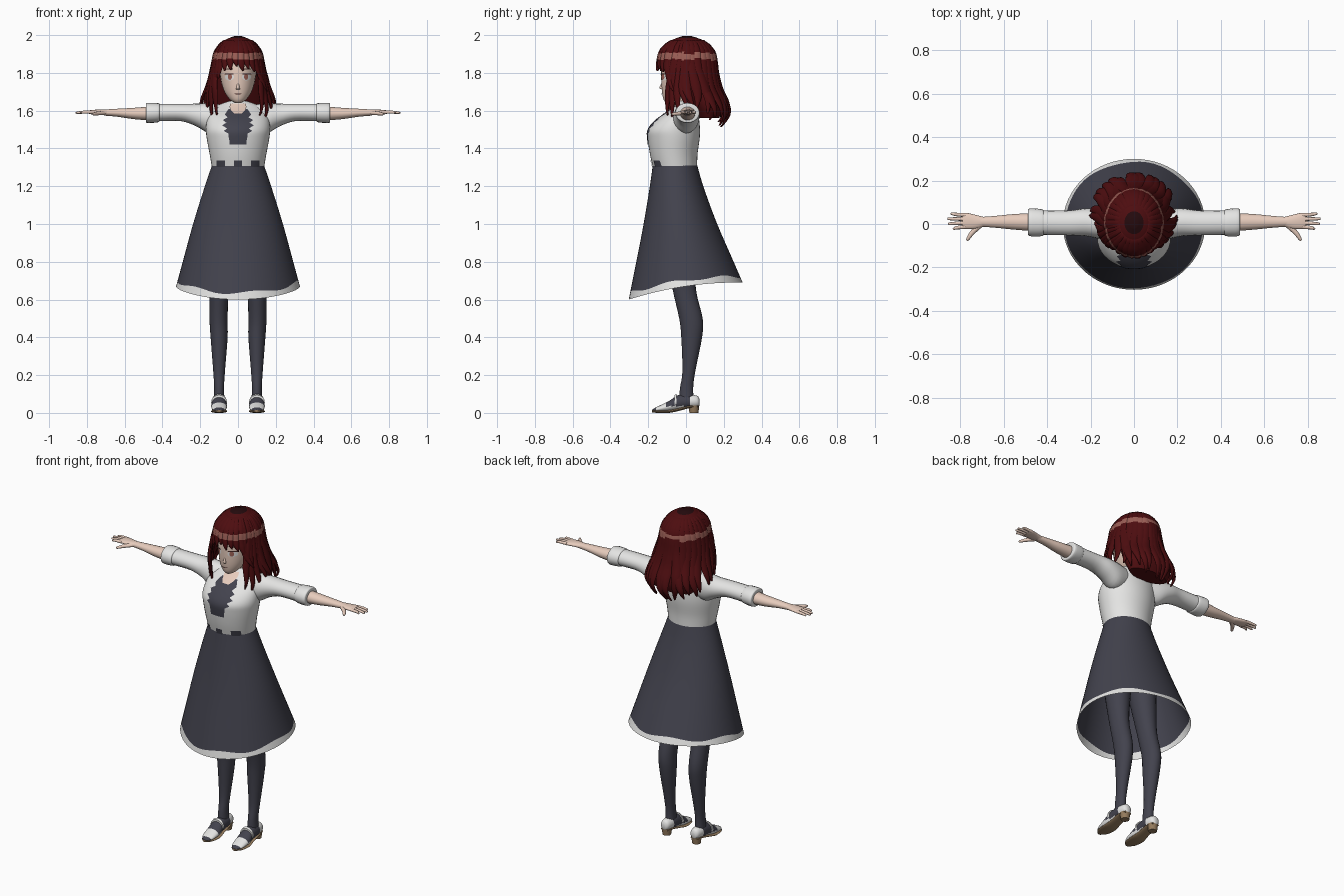
import bpy, bmesh, math, random
from mathutils import Vector

random.seed(4)
if "Cube" in bpy.data.objects:
    bpy.data.objects.remove(bpy.data.objects["Cube"])
X, Y, Z = Vector((1, 0, 0)), Vector((0, 1, 0)), Vector((0, 0, 1))


def material(name, *rgb):
    m = bpy.data.materials.new(name)
    m.use_nodes = True
    m.diffuse_color = (*rgb, 1)
    m.node_tree.nodes["Principled BSDF"].inputs["Base Color"].default_value = (*rgb, 1)
    return m


WHITE = material("white cloth", .78, .78, .77)
NAVY = material("dark slate cloth", .055, .055, .075)
SKIN = material("skin", .82, .62, .52)
HAIR = material("dark red hair", .075, .004, .005)
SHINE = material("hair shine", .32, .11, .09)
CROWN = material("hair crown", .018, .003, .004)
SOLE = material("tan sole", .3, .2, .11)
LASH = material("lash brown", .06, .02, .018)
IRIS = material("red brown iris", .36, .13, .1)


def dense(rows, k=4):
    """Smooth a list of number tuples with a Catmull-Rom spline."""
    out = []
    for i in range(len(rows) - 1):
        a, b = rows[max(i - 1, 0)], rows[i]
        c, d = rows[i + 1], rows[min(i + 2, len(rows) - 1)]
        for j in range(k):
            t = j / k
            out.append(tuple(q + .5 * t * (r - p + t * (2*p - 5*q + 4*r - s + t * (3*(q - r) + s - p)))
                             for p, q, r, s in zip(a, b, c, d)))
    return out + [tuple(rows[-1])]


def sample(table, key):
    """Linear lookup in a table whose first column rises."""
    for a, b in zip(table, table[1:]):
        if key <= b[0]:
            t = max(0, (key - a[0]) / (b[0] - a[0]))
            return [p + (q - p) * t for p, q in zip(a, b)]
    return list(table[-1])


def skin_rings(name, rings, mats, rule=None, closed=True, caps=True, angle=60):
    """Bridge rows of points into one mesh object."""
    bm = bmesh.new()
    rows = [[bm.verts.new(p) for p in ring] for ring in rings]
    n = len(rows[0])
    for a, b in zip(rows, rows[1:]):
        for i in range(n if closed else n - 1):
            j = (i + 1) % n
            bm.faces.new((a[i], a[j], b[j], b[i]))
    if closed and caps:
        bm.faces.new(rows[0][::-1])
        bm.faces.new(rows[-1])
    if closed:
        bmesh.ops.recalc_face_normals(bm, faces=bm.faces)
    if rule:
        for f in bm.faces:
            f.material_index = rule(f.calc_center_median())
    mesh = bpy.data.meshes.new(name)
    bm.to_mesh(mesh)
    bm.free()
    for m in mats:
        mesh.materials.append(m)
    ob = bpy.data.objects.new(name, mesh)
    bpy.context.collection.objects.link(ob)
    bpy.ops.object.select_all(action='DESELECT')
    ob.select_set(True)
    bpy.context.view_layer.objects.active = ob
    bpy.ops.object.shade_smooth_by_angle(angle=math.radians(angle))
    return ob


def loft(name, rows, mats, u=X, v=Y, n=24, k=4, **kw):
    """Rows are x, y, z, radius along u, radius along v."""
    turn = [math.tau * i / n for i in range(n)]
    rings = [[Vector(r[:3]) + u * r[3] * math.cos(a) + v * r[4] * math.sin(a) for a in turn]
             for r in dense(rows, k)]
    return skin_rings(name, rings, mats, **kw)


def plate(name, rows, body, mat, lift=.004, cols=8):
    """Thin painted patch over the front of a lofted body; rows are z, x0, x1."""
    table = sorted((r[2], r[1], r[3], r[4]) for r in dense(body))
    pts = []
    for z, x0, x1 in rows:
        _, cy, rx, ry = sample(table, z)
        xs = [x0 + (x1 - x0) * i / cols for i in range(cols + 1)]
        pts.append([(x, cy - ry * math.sqrt(max(0, 1 - (x / rx) ** 2)) - lift, z) for x in xs])
    return skin_rings(name, pts, [mat], closed=False)


def oval(cx, cz, w, h):
    steps = [math.pi * (i + .3) / 8.6 for i in range(9)]
    return [(cz - h * math.cos(a), cx - w * math.sin(a), cx + w * math.sin(a)) for a in steps]


# Blouse with dark front panel, open neckline and waist patches
torso = [(0, -.058, 1.30, .138, .117), (0, -.065, 1.37, .15, .126), (0, -.065, 1.45, .165, .137),
         (0, -.063, 1.50, .17, .137), (0, -.045, 1.55, .165, .115), (0, -.02, 1.59, .15, .085),
         (0, 0, 1.625, .115, .055), (0, .005, 1.65, .05, .04)]
loft("blouse", torso, [WHITE], n=40)
jag = [.045, .045, .047, .05, .05, .075, .058, .085, .062, .08, .055, .07, .06, .05]
plate("front_panel", [(1.42 + .0145 * i, -w, w) for i, w in enumerate(jag)], torso, NAVY)
plate("neckline", [(1.585, -.02, .02), (1.6, -.036, .036), (1.62, -.045, .045), (1.638, -.04, .04)],
      torso, SKIN, lift=.008)
for i, (x0, x1) in enumerate([(-.115, -.07), (-.02, .02), (.07, .115)]):
    plate(f"waist_patch_{i}", [(1.302, x0, x1), (1.318, x0, x1), (1.335, x0, x1)], torso, NAVY)

# Skirt: flared shell with a tilted, scalloped white hem
cut = sorted(dense([(0, .138, -.176, .06), (.17, .175, -.193, .09), (.48, .237, -.23, .16),
                    (.8, .293, -.275, .246), (1, .328, -.303, .30)]))
rings = []
for t in [i / 12 * .93 for i in range(13)] + [.95, 1]:
    ring = []
    for i in range(64):
        a = math.tau * i / 64
        s = math.sin(a)
        tt = t + .012 * math.sin(6 * a) if t == .95 else t
        _, rx, yf, yb = sample(cut, tt)
        hem = .67 + .045 * s - .025 * s * s
        ring.append((rx * math.cos(a), (yf + yb) / 2 + (yb - yf) / 2 * s, 1.31 + (hem - 1.31) * tt))
    rings.append(ring)
skirt = skin_rings("skirt", rings, [NAVY, WHITE], caps=False)
for f in skirt.data.polygons[13 * 64:]:
    f.material_index = 1

# Neck, head and face
loft("neck", [(0, .01, 1.6, .045, .042), (0, 0, 1.65, .037, .037), (0, -.005, 1.72, .04, .04)], [SKIN])
head = [(0, -.085, 1.64, .014, .018), (0, -.072, 1.658, .042, .046), (0, -.045, 1.70, .072, .082),
        (0, -.02, 1.76, .09, .111), (0, 0, 1.83, .098, .13), (0, .005, 1.9, .09, .122), (0, .005, 1.96, .05, .07)]
loft("head", head, [SKIN], n=32)
loft("nose", [(0, -.12, 1.712, .012, .008), (0, -.128, 1.722, .009, .013), (0, -.12, 1.755, .004, .006)], [SKIN], n=10)
plate("mouth", [(1.686, -.012, .012), (1.69, -.018, .018)], head, LASH)
for side, s in (("left", 1), ("right", -1)):
    plate(side + "_eye", oval(s * .045, 1.778, .024, .018), head, WHITE, .003)
    plate(side + "_iris", oval(s * .043, 1.779, .011, .016), head, IRIS, .005)
    plate(side + "_lash", [(1.791, s * .022, s * .072), (1.798, s * .026, s * .066)], head, LASH, .006)
    plate(side + "_brow", [(1.819, s * .025, s * .068), (1.823, s * .028, s * .064)], head, LASH, .003)

# Arms, sleeves and hands
for side, s in (("left", 1), ("right", -1)):
    def limb(name, rows, mat, u=Y, n=20):
        loft(f"{side}_{name}", [(s * r[0], *r[1:]) for r in rows], [mat], u=u, v=Z, n=n)
    limb("sleeve", [(.08, 0, 1.565, .05, .065), (.15, 0, 1.56, .068, .08), (.22, .008, 1.577, .064, .06),
                    (.3, .005, 1.59, .057, .046), (.42, .006, 1.59, .056, .046), (.44, .006, 1.59, .055, .045)], WHITE)
    limb("cuff", [(.415, .006, 1.59, .054, .045), (.425, .006, 1.589, .062, .051),
                  (.48, .008, 1.588, .064, .053), (.488, .008, 1.588, .052, .044)], WHITE)
    limb("forearm", [(.45, .008, 1.585, .042, .038), (.55, .01, 1.585, .036, .03),
                     (.64, .01, 1.589, .027, .021), (.71, .01, 1.59, .022, .016)], SKIN)
    limb("palm", [(.69, .01, 1.59, .022, .016), (.73, .01, 1.592, .032, .014),
                  (.77, .014, 1.592, .037, .012), (.79, .014, 1.592, .033, .009)], SKIN)
    for i, tip in enumerate((.835, .856, .86, .845)):
        y, y2 = -.013 + .018 * i, -.022 + .023 * i
        limb(f"finger_{i}", [(.775, y, 1.592, .0095, .009), (.82, (y + y2) / 2, 1.592, .008, .008),
                             (tip - .006, y2, 1.589, .006, .006), (tip, y2, 1.589, .002, .002)], SKIN, n=10)
    limb("thumb", [(.71, -.005, 1.588, .014, .011), (.745, -.04, 1.585, .011, .01),
                   (.765, -.068, 1.582, .008, .007), (.77, -.077, 1.582, .003, .003)], SKIN,
         u=Vector((s * .75, .66, 0)), n=10)

    # Legs, stockinged feet and strapped shoes
    c = s * .1
    loft(side + "_leg", [(s * .08, -.05, 1.2, .075, .085), (s * .09, -.035, .9, .075, .08),
                         (c, -.01, .66, .052, .062), (s * .103, .026, .5, .048, .062), (c, .03, .4, .045, .055),
                         (c, .015, .22, .031, .034), (c, .003, .13, .026, .035), (c, .003, .05, .03, .04)], [NAVY])
    loft(side + "_foot", [(c, .072, .055, .012, .015), (c, .06, .06, .027, .03), (c, .02, .06, .035, .036),
                          (c, -.04, .055, .036, .04), (c, -.09, .035, .042, .028),
                          (c, -.15, .02, .034, .014), (c, -.178, .014, .012, .005)], [NAVY, WHITE],
         u=X, v=Z, rule=lambda p: int(-.158 < p.y < -.1 or p.y > .02 or (p.z < .035 and p.y > -.158)))
    loft(side + "_strap", [(c, -.05, .062, .04, .038), (c, -.062, .056, .042, .038)], [WHITE], u=X, v=Z)
    loft(side + "_sole", [(c, .066, .036, .024, .006), (c, .02, .033, .034, .008), (c, -.04, .018, .036, .008),
                          (c, -.09, .008, .043, .008), (c, -.15, .008, .036, .008), (c, -.18, .009, .012, .006)],
         [SOLE], u=X, v=Z)
    loft(side + "_heel", [(c, .042, 0, .024, .024), (c, .042, .04, .03, .028)], [SOLE], k=1)

# Hair: cap and inner mass, covered by tapering locks
shape = sorted(dense([(1.50, .155, -.12, .175), (1.58, .19, -.13, .22), (1.65, .185, -.14, .215),
                      (1.72, .165, -.15, .185), (1.80, .143, -.153, .163), (1.86, .128, -.148, .155),
                      (1.92, .114, -.132, .142), (1.97, .075, -.082, .095), (1.995, .02, -.02, .03)]))


def hair_colour(p):
    return 2 if p.z > 1.985 else int(1.872 < p.z < 1.905)


HAIRS = [HAIR, SHINE, CROWN]
cap_rows = [r for r in shape if r[0] > 1.855]
loft("hair_cap", [(0, (f + b) / 2, z, .98 * rx, .49 * (b - f)) for z, rx, f, b in cap_rows], HAIRS,
     n=40, k=2, rule=hair_colour)
loft("hair_inner_mass", [(0, .03, 1.9, .105, .11), (0, .05, 1.8, .122, .1), (0, .085, 1.7, .145, .09),
                         (0, .115, 1.62, .15, .08), (0, .12, 1.56, .125, .055)], [HAIR])


def lock(name, start, end, low, width, curl=0, top=1.975):
    """A flat lock running down the hair silhouette from one bearing to another."""
    rows = []
    for i in range(25):
        t = i / 24
        z = top + (low - top) * t
        a = math.radians(start + (end - start) * t * t + curl * 5 * math.sin(7 * t) * t)
        _, rx, f, b = sample(shape, z)
        g = 1 + curl * .06 * t * t * math.sin(9 * t)
        w = width * min(.45 + 2.5 * t, 1) * min(1, (1.02 - t) * 3) ** .7
        rows.append((g * rx * math.sin(a), (f + b) / 2 - g * (b - f) / 2 * math.cos(a), z, w, .004 + .3 * w))
    m = math.radians((start + end) / 2)
    loft(name, rows, HAIRS, u=Vector((math.cos(m), math.sin(m), 0)),
         v=Vector((math.sin(m), -math.cos(m), 0)), n=8, k=1, rule=hair_colour)


for i, low in enumerate((1.77, 1.81, 1.815, 1.835, 1.81, 1.82, 1.805, 1.77)):
    a = -45 + i * 90 / 7
    lock(f"fringe_{i}", a, a * 1.05 + 3, low, .022, .3)
for side, s in (("left", 1), ("right", -1)):
    for i, (a, b, low) in enumerate([(52, 58, 1.70), (62, 34, 1.575), (66, 46, 1.555), (74, 60, 1.57), (82, 76, 1.6)]):
        lock(f"{side}_front_lock_{i}", s * a, s * b, low, .021, s * .8)
    for i in range(8):
        a = 90 + i * 12
        low = 1.63 - .1 * math.sin(math.radians(a - 90)) + random.uniform(-.02, .02)
        lock(f"{side}_back_lock_{i}", s * a, s * (a + random.uniform(-6, 4)), low, .029, random.choice((-1, 1)))
    lock(side + "_stray_lock", s * 84, s * 88, 1.575, .008, 1.6, 1.93)
lock("centre_back_lock", 180, 180, 1.52, .03, .6)
